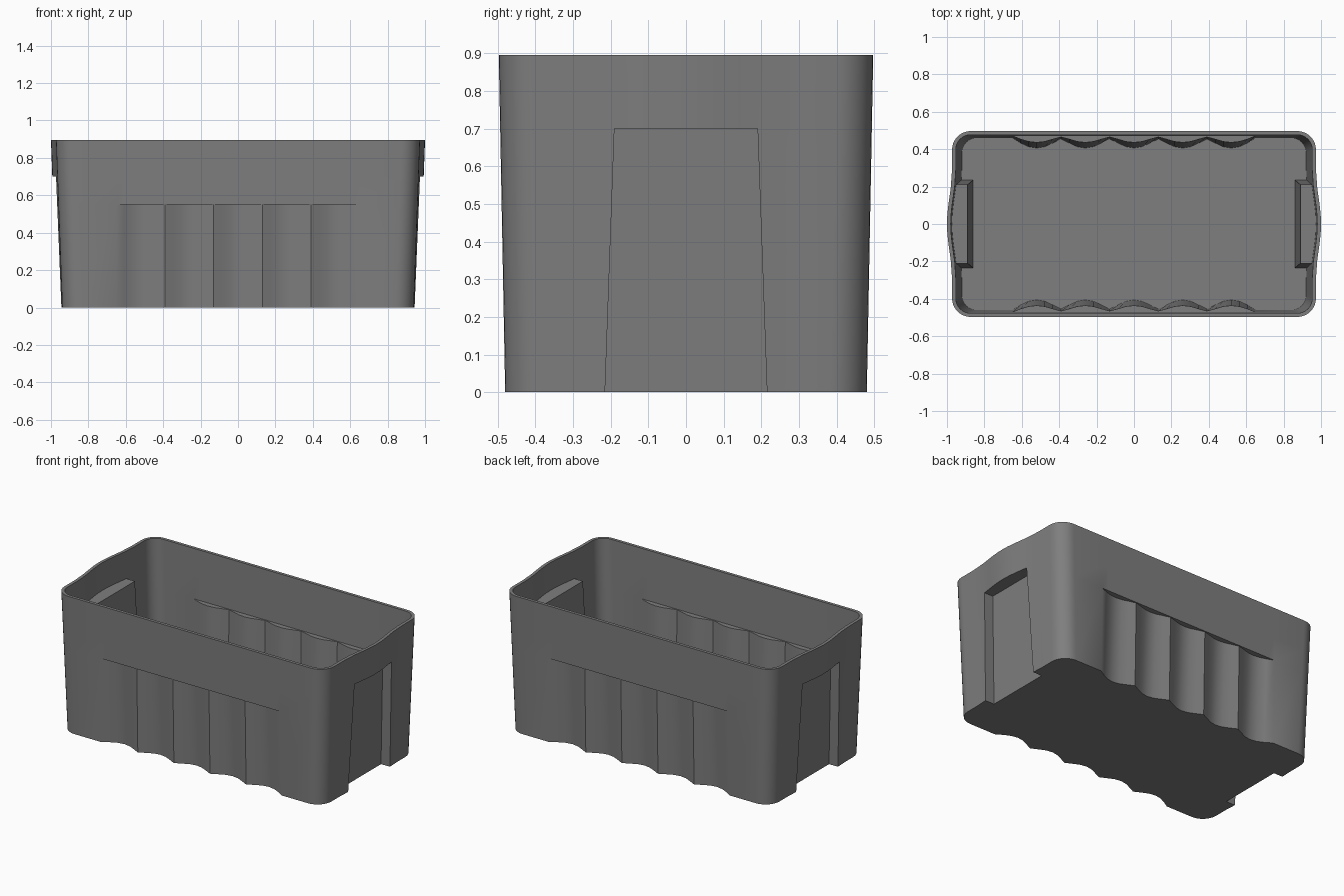
import bpy, bmesh
from math import sin, cos, pi

cube = bpy.data.objects.get("Cube")
if cube:
    bpy.data.objects.remove(cube, do_unlink=True)

HEIGHT = 0.895
WALL = 0.02
SCALLOP_TOP = 0.55
RECESS_TOP = 0.70
SCALLOPS, STEPS = 5, 6
SCALLOP_HALF = 0.65
BULGE_HALF = 0.29
CORNER_STEPS = 8


def ring(z, inset, scalloped, recessed):
    """One closed horizontal outline of the tub, counter-clockwise."""
    t = z / HEIGHT
    hx = 0.94 + 0.033 * t - inset
    hy = 0.48 + 0.017 * t - inset
    radius = 0.1 - inset
    low = min(z / RECESS_TOP, 1)
    half = 0.215 - 0.025 * low + inset
    recess_x = 0.88 + 0.03 * low - inset

    def bulge(y):
        return hx + 0.027 * cos(min(abs(y) / BULGE_HALF, 1) * pi / 2) ** 2

    # end wall: bulged, with a recess for the hand grip
    end = [(hx, -BULGE_HALF), (bulge(half), -half)]
    for i in range(9):
        y = half * (i / 4 - 1)
        end.append((recess_x if recessed else bulge(y), y))
    end += [(bulge(half), half), (hx, BULGE_HALF)]

    # rounded corner, and its mirror image at the other end of the long wall
    corner = []
    for i in range(CORNER_STEPS + 1):
        a = pi / 2 * i / CORNER_STEPS
        corner.append((hx - radius + radius * cos(a), hy - radius + radius * sin(a)))
    far_corner = [(-x, y) for x, y in reversed(corner)]

    # long wall with a row of concave scallops
    side = []
    depth = 0.055 - 0.02 * min(z / SCALLOP_TOP, 1) if scalloped else 0
    count = SCALLOPS * STEPS
    for i in range(count + 1):
        x = SCALLOP_HALF * (1 - 2 * i / count)
        dip = depth * sin(pi * (i % STEPS) / STEPS)
        if scalloped and i % STEPS == 0 and 0 < i < count:
            dip = 0.006
        side.append((x, hy - dip))

    # the other half is the same, turned half way round
    pts = end + corner + side + far_corner
    pts += [(-x, -y) for x, y in pts]
    return [(x, y, z) for x, y in pts]


def shell(base, inset):
    """Outlines from the base up to the rim, doubled at each ledge."""
    s, r = SCALLOP_TOP + inset, RECESS_TOP + inset
    return [ring(base, inset, True, True), ring(s, inset, True, True),
            ring(s, inset, False, True), ring(r, inset, False, True),
            ring(r, inset, False, False), ring(HEIGHT, inset, False, False)]


# loft: up the outside, over the rim, down the inside
bm = bmesh.new()
loops = [[bm.verts.new(p) for p in outline]
         for outline in shell(0, 0) + shell(WALL, WALL)[::-1]]
for a, b in zip(loops, loops[1:]):
    for i in range(len(a)):
        bm.faces.new((a[i - 1], a[i], b[i], b[i - 1]))
bm.faces.new(loops[0][::-1])
bm.faces.new(loops[-1])
bmesh.ops.remove_doubles(bm, verts=bm.verts, dist=0.00005)
bmesh.ops.recalc_face_normals(bm, faces=bm.faces)

mesh = bpy.data.meshes.new("storage_tub")
bm.to_mesh(mesh)
bm.free()
tub = bpy.data.objects.new("storage_tub", mesh)
bpy.context.collection.objects.link(tub)

# plain grey plastic
grey = bpy.data.materials.new("grey_plastic")
grey.use_nodes = True
colour = (0.21, 0.21, 0.21, 1)
grey.diffuse_color = colour
grey.node_tree.nodes["Principled BSDF"].inputs["Base Color"].default_value = colour
mesh.materials.append(grey)

bpy.ops.object.select_all(action='DESELECT')
tub.select_set(True)
bpy.context.view_layer.objects.active = tub
bpy.ops.object.shade_smooth_by_angle()
